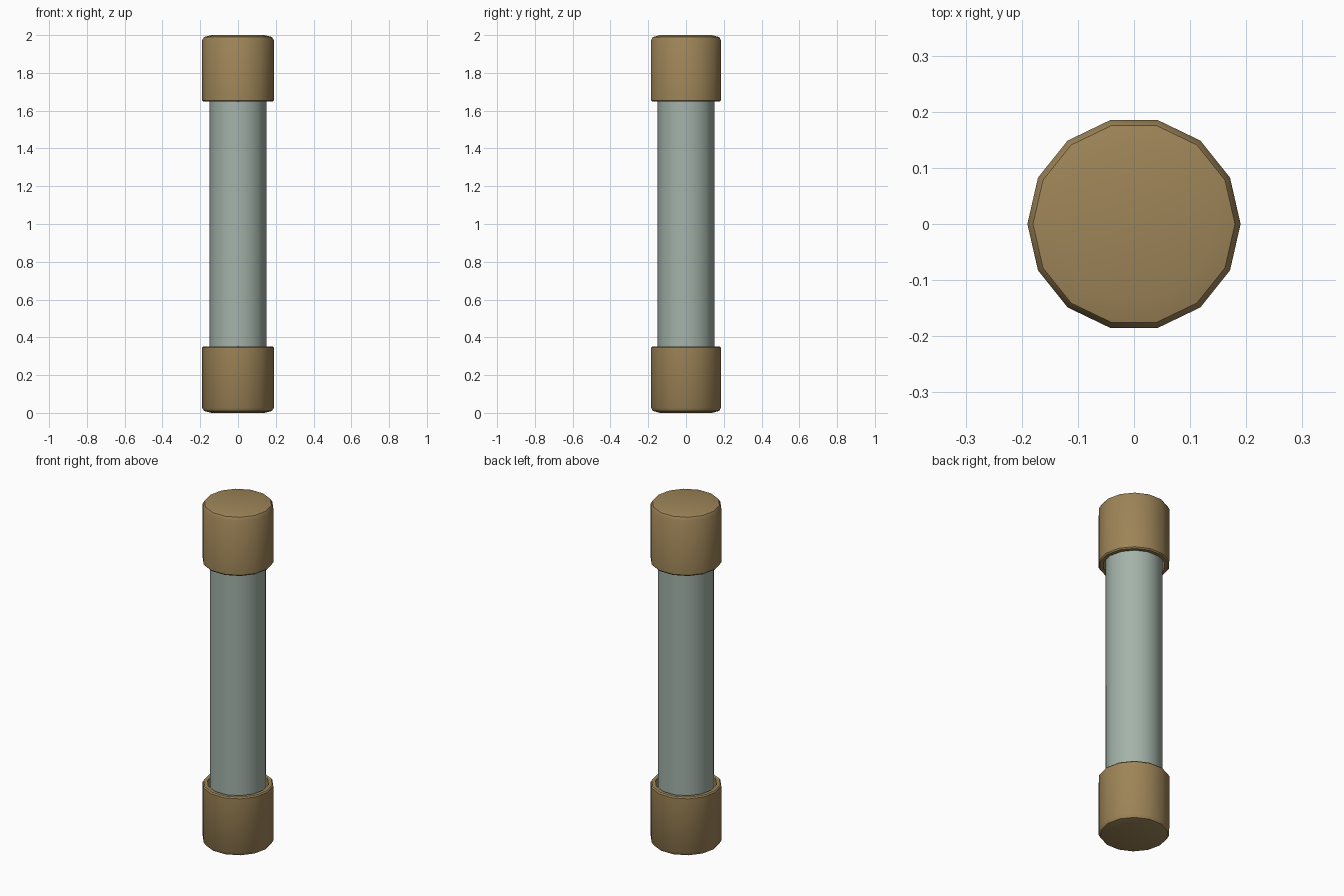
import bpy, bmesh, math

if "Cube" in bpy.data.objects:
    bpy.data.objects.remove(bpy.data.objects["Cube"])


def material(name, rgb):
    m = bpy.data.materials.new(name)
    m.diffuse_color = (*rgb, 1.0)
    m.use_nodes = True
    m.node_tree.nodes["Principled BSDF"].inputs["Base Color"].default_value = m.diffuse_color
    return m


brass = material("dull brass", (0.34, 0.232, 0.097))
glass = material("grey green glass", (0.37, 0.45, 0.40))


def lathe(name, profile, sides, mat):
    """Revolve (radius, z) points around z; both ends are closed with flat faces."""
    bm = bmesh.new()
    rings = [[bm.verts.new((r * math.cos(math.tau * i / sides),
                            r * math.sin(math.tau * i / sides), z))
              for i in range(sides)] for r, z in profile]
    for a, b in zip(rings, rings[1:]):
        for i in range(sides):
            j = (i + 1) % sides
            bm.faces.new((a[i], a[j], b[j], b[i]))
    bm.faces.new(rings[0][::-1])
    bm.faces.new(rings[-1])
    bmesh.ops.recalc_face_normals(bm, faces=bm.faces[:])
    me = bpy.data.meshes.new(name)
    bm.to_mesh(me)
    bm.free()
    me.materials.append(mat)
    ob = bpy.data.objects.new(name, me)
    bpy.context.collection.objects.link(ob)
    bpy.ops.object.select_all(action='DESELECT')
    ob.select_set(True)
    bpy.context.view_layer.objects.active = ob
    bpy.ops.object.shade_smooth_by_angle(angle=math.radians(30))
    return ob


# Glass tube running into both caps
lathe("glass_tube", [(0.15, 0.05), (0.15, 1.95)], 16, glass)

# Cap profile measured from its closed end, with a chamfered hollow mouth
cap = [(0.14, 0.0), (0.18, 0.01), (0.19, 0.027), (0.19, 0.345),
       (0.184, 0.352), (0.164, 0.352), (0.162, 0.04)]
lathe("bottom_cap", cap, 14, brass)
lathe("top_cap", [(r, 2.0 - z) for r, z in cap], 14, brass)
